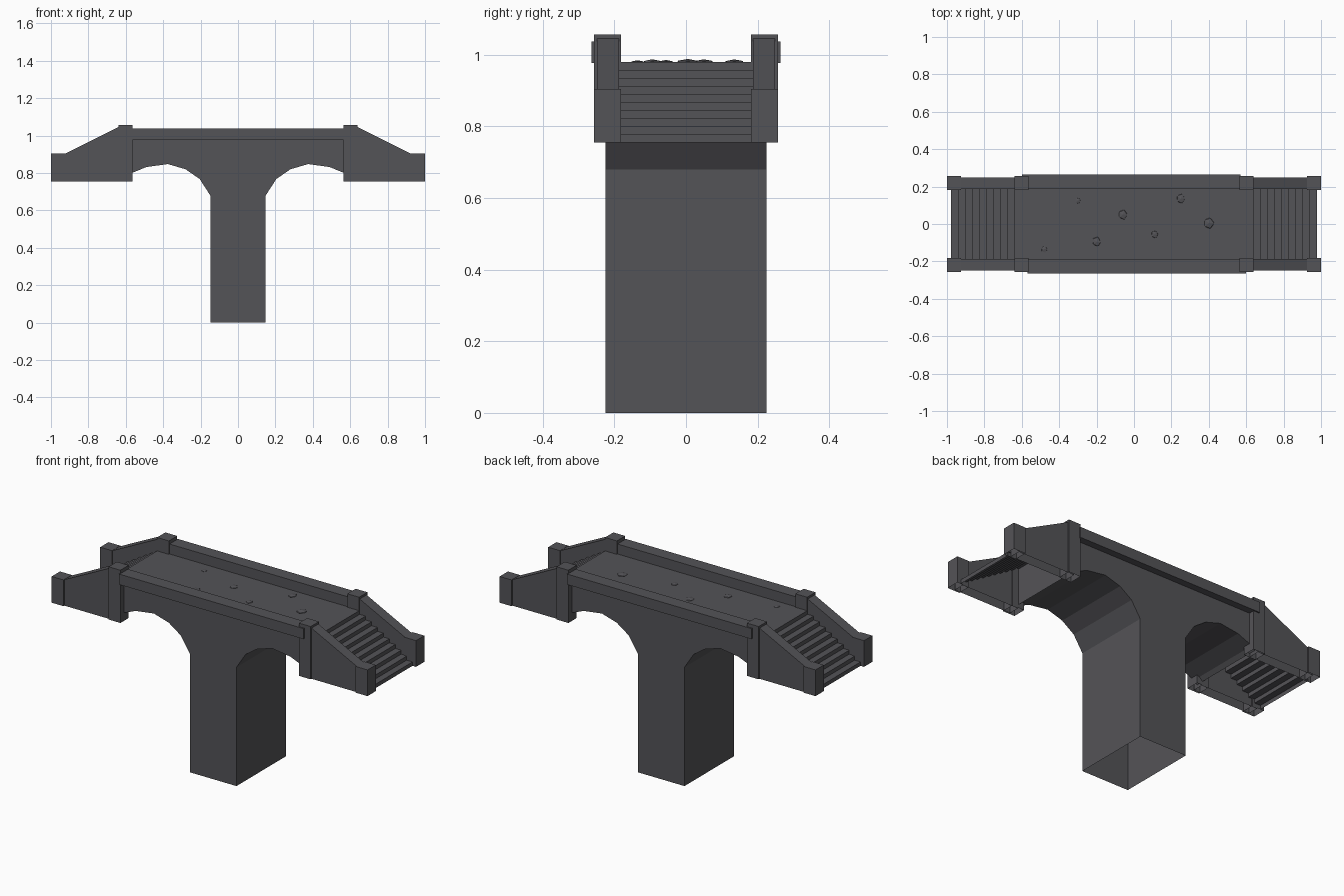
import bpy, bmesh, math, random
from mathutils import Vector

if "Cube" in bpy.data.objects:
    bpy.data.objects.remove(bpy.data.objects["Cube"])

random.seed(4)

stone = bpy.data.materials.new("dark grey stone")
stone.diffuse_color = (0.088, 0.087, 0.096, 1)
stone.use_nodes = True
stone.node_tree.nodes["Principled BSDF"].inputs["Base Color"].default_value = stone.diffuse_color


def finish(name, bm, recalc=True):
    if recalc:
        bmesh.ops.recalc_face_normals(bm, faces=bm.faces)
    me = bpy.data.meshes.new(name)
    bm.to_mesh(me)
    bm.free()
    me.materials.append(stone)
    ob = bpy.data.objects.new(name, me)
    bpy.context.collection.objects.link(ob)
    return ob


def extrude(name, profile, y0, y1, open_bottom=None):
    """Extrude an xz profile along y; optionally drop faces lying at z = open_bottom."""
    bm = bmesh.new()
    a = [bm.verts.new((x, y0, z)) for x, z in profile]
    b = [bm.verts.new((x, y1, z)) for x, z in profile]
    bm.faces.new(a)
    bm.faces.new(b)
    n = len(profile)
    for i in range(n):
        j = (i + 1) % n
        bm.faces.new((a[i], a[j], b[j], b[i]))
    bmesh.ops.recalc_face_normals(bm, faces=bm.faces)
    if open_bottom is not None:
        low = [f for f in bm.faces if all(abs(v.co.z - open_bottom) < 1e-4 for v in f.verts)]
        bmesh.ops.delete(bm, geom=low, context='FACES')
    return finish(name, bm, recalc=False)


def box_profile(x0, x1, z0, z1):
    return [(x0, z0), (x1, z0), (x1, z1), (x0, z1)]


BASE, DECK = 0.755, 0.98

# Pier and two half arches carrying the deck
arch = [(0.148, 0.68), (0.205, 0.768), (0.28, 0.82), (0.375, 0.848),
        (0.49, 0.832), (0.58, 0.795), (0.60, 0.775)]
right = [(0.148, 0)] + arch + [(0.60, DECK)]
body = right + [(-x, z) for x, z in reversed(right)]
extrude("pier_and_deck", body, -0.225, 0.225, open_bottom=0)

# Overhanging parapets along the deck (slightly offset from each other)
for s, side in ((-1, "front"), (1, "back")):
    x0, x1 = sorted((s * 0.57, -s * 0.60))
    y0, y1 = sorted((s * 0.188, s * 0.264))
    extrude(side + "_parapet", box_profile(x0, x1, 0.977, 1.037), y0, y1)

# Stairs, stair walls and posts at both ends
steps = 10
rise = (DECK - BASE) / steps
run = (0.978 - 0.64) / (steps - 1)
for sx, end in ((-1, "left"), (1, "right")):
    # Stair shell: treads and risers from the deck down
    path = [(0.60, DECK), (0.64, DECK)]
    for i in range(steps):
        x = 0.64 + i * run
        z = DECK - (i + 1) * rise
        path.append((x, z))
        if i < steps - 1:
            path.append((x + run, z))
    bm = bmesh.new()
    rows = [[bm.verts.new((sx * x, y, z)) for y in (-0.187, 0.187)] for x, z in path]
    for p, q in zip(rows, rows[1:]):
        f = (p[0], q[0], q[1], p[1])
        bm.faces.new(f if sx > 0 else f[::-1])
    finish(end + "_stairs", bm, recalc=False)

    for sy, side in ((-1, "front"), (1, "back")):
        tag = end + "_" + side
        # Sloped wall beside the stairs
        wall = [(0.60, BASE), (0.96, BASE), (0.96, 0.886), (0.922, 0.905),
                (0.64, 1.045), (0.60, 1.045)]
        y0, y1 = sorted((sy * 0.187, sy * 0.249))
        extrude(tag + "_stair_wall", [(sx * x, z) for x, z in wall], y0, y1, BASE)
        # Tall inner post and short end post
        y0, y1 = sorted((sy * 0.182, sy * 0.257))
        for x0, x1, top, name in ((0.565, 0.64, 1.057, "_tall_post"),
                                  (0.925, 1.0, 0.905, "_end_post")):
            a, b = sorted((sx * x0, sx * x1))
            extrude(tag + name, box_profile(a, b, BASE, top), y0, y1, BASE)

# Small cobbles poking out of the deck
cobbles = [(-0.30, 0.125, 0.017), (-0.06, 0.05, 0.028), (0.25, 0.135, 0.027),
           (0.40, 0.005, 0.032), (0.11, -0.055, 0.022), (-0.20, -0.095, 0.028),
           (-0.48, -0.135, 0.019)]
for i, (x, y, r) in enumerate(cobbles):
    bm = bmesh.new()
    bmesh.ops.create_icosphere(bm, subdivisions=1, radius=1)
    for v in bm.verts:
        k = random.uniform(0.9, 1.1)
        v.co = Vector((x + v.co.x * r * 0.9 * k, y + v.co.y * r * k,
                       DECK - 0.001 + v.co.z * r * 0.3))
    finish("cobble_%d" % (i + 1), bm)
